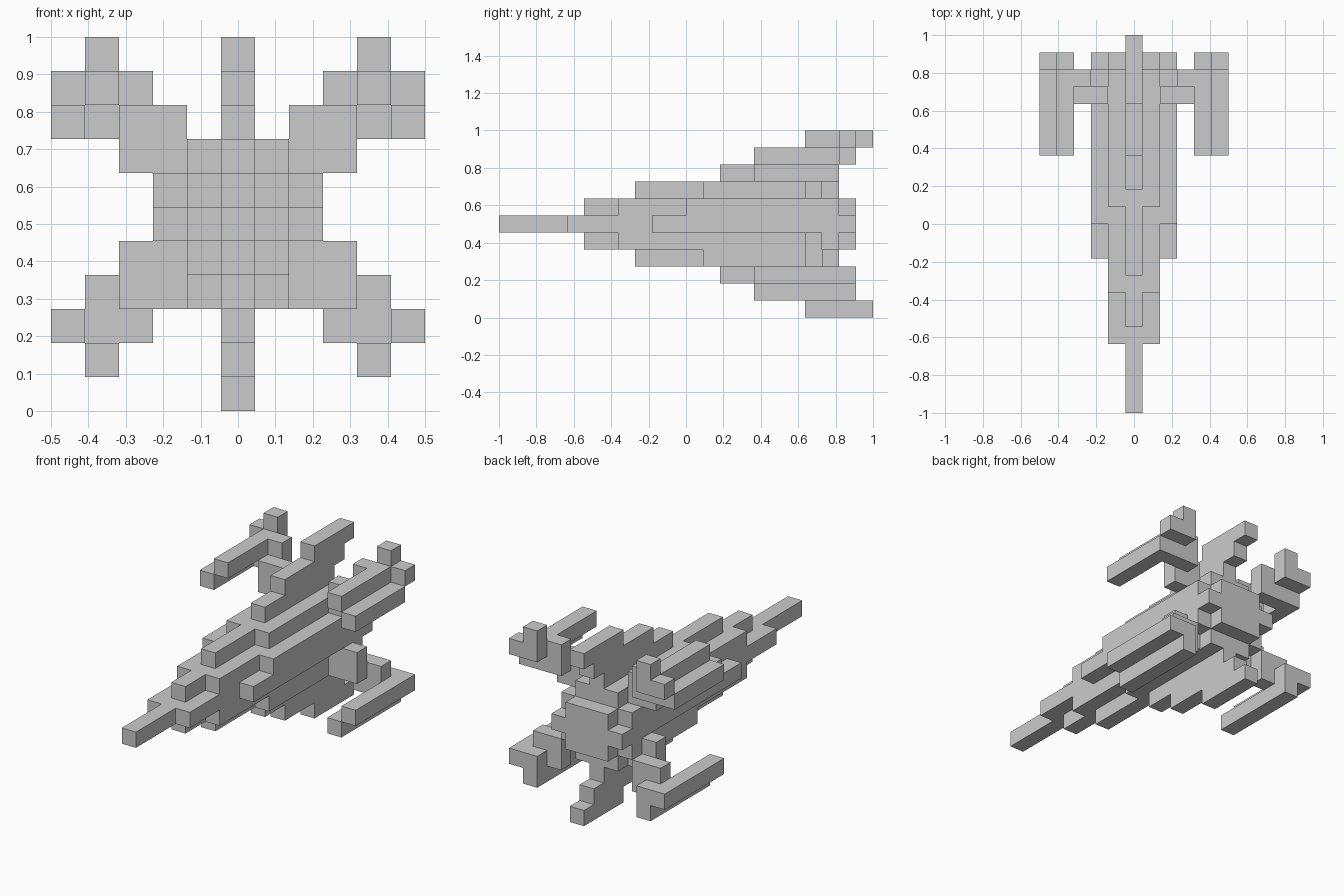
import bpy, bmesh, math
from mathutils import Vector

if "Cube" in bpy.data.objects:
    bpy.data.objects.remove(bpy.data.objects["Cube"])

U = 1 / 11            # one cube of the block grid
parts = {}            # part name -> set of grid cells (x, y, z)
taken = set()


def block(name, xs, ys, zs, sides=(1,)):
    """Fill inclusive cell ranges; y cells count from the nose (0..21)."""
    cells = parts.setdefault(name, set())
    for s in sides:
        for x in range(xs[0], xs[1] + 1):
            for y in range(ys[0], ys[1] + 1):
                for z in range(zs[0], zs[1] + 1):
                    c = (x * s, y, z)
                    if c not in taken:
                        taken.add(c)
                        cells.add(c)


BOTH = (-1, 1)

# Central spine: nose and stepped fins above and below, (height step, start, end)
block("nose_spine", (0, 0), (0, 20), (5, 5))
for step, start, end in ((1, 5, 20), (2, 8, 19), (3, 13, 19), (4, 15, 20), (5, 18, 21)):
    block("upper_fin", (0, 0), (start, end), (5 + step, 5 + step))
    block("lower_fin", (0, 0), (start, end), (5 - step, 5 - step))

# Hull layers on both sides of the spine
block("hull", (1, 1), (4, 19), (5, 5), BOTH)
for z in (4, 6):
    block("hull", (1, 1), (7, 19), (z, z), BOTH)
for z in (3, 7):
    block("hull", (1, 1), (12, 19), (z, z), BOTH)

# Side pods
block("side_pod", (2, 2), (9, 19), (5, 5), BOTH)
block("side_pod", (2, 2), (11, 19), (6, 6), BOTH)
block("side_pod", (2, 2), (18, 19), (4, 4), BOTH)

# Engine plate at the back
block("engine_plate", (1, 1), (20, 20), (4, 6), BOTH)
block("engine_plate", (2, 2), (20, 20), (5, 5), BOTH)

# Stepped wing struts, three offset slabs each
block("upper_strut", (2, 3), (18, 18), (7, 8), BOTH)
block("upper_strut", (3, 4), (19, 19), (8, 9), BOTH)
block("lower_strut", (2, 3), (18, 18), (3, 4), BOTH)
block("lower_strut", (3, 4), (19, 19), (2, 3), BOTH)

# L-shaped wing tips
block("upper_wing_tip", (4, 5), (20, 20), (9, 9), BOTH)
block("upper_wing_tip", (4, 4), (20, 20), (10, 10), BOTH)
block("lower_wing_tip", (4, 5), (20, 20), (2, 2), BOTH)
block("lower_wing_tip", (4, 4), (20, 20), (1, 1), BOTH)

# Long wing cannons, inner and outer bar
block("upper_cannon", (4, 4), (15, 19), (9, 9), BOTH)
block("upper_cannon", (5, 5), (15, 19), (8, 8), BOTH)
block("lower_cannon", (4, 4), (15, 19), (1, 1), BOTH)
block("lower_cannon", (5, 5), (15, 19), (2, 2), BOTH)

# Skin each part with its exposed faces only, then merge flat areas
for name, cells in parts.items():
    bm = bmesh.new()
    for c in sorted(cells):
        centre = Vector((c[0] * U, -1 + (c[1] + 0.5) * U, (c[2] + 0.5) * U))
        for axis in range(3):
            for d in (-1, 1):
                n = list(c)
                n[axis] += d
                if tuple(n) in taken:
                    continue
                normal, a, b = Vector(), Vector(), Vector()
                normal[axis] = d * U / 2
                a[(axis + 1) % 3] = U / 2
                b[(axis + 2) % 3] = d * U / 2
                m = centre + normal
                bm.faces.new([bm.verts.new(m + p) for p in (-a - b, a - b, a + b, b - a)])
    bmesh.ops.remove_doubles(bm, verts=bm.verts, dist=1e-4)
    bmesh.ops.dissolve_limit(bm, angle_limit=math.radians(1), verts=bm.verts, edges=bm.edges)
    mesh = bpy.data.meshes.new(name)
    bm.to_mesh(mesh)
    bm.free()
    bpy.context.collection.objects.link(bpy.data.objects.new(name, mesh))
